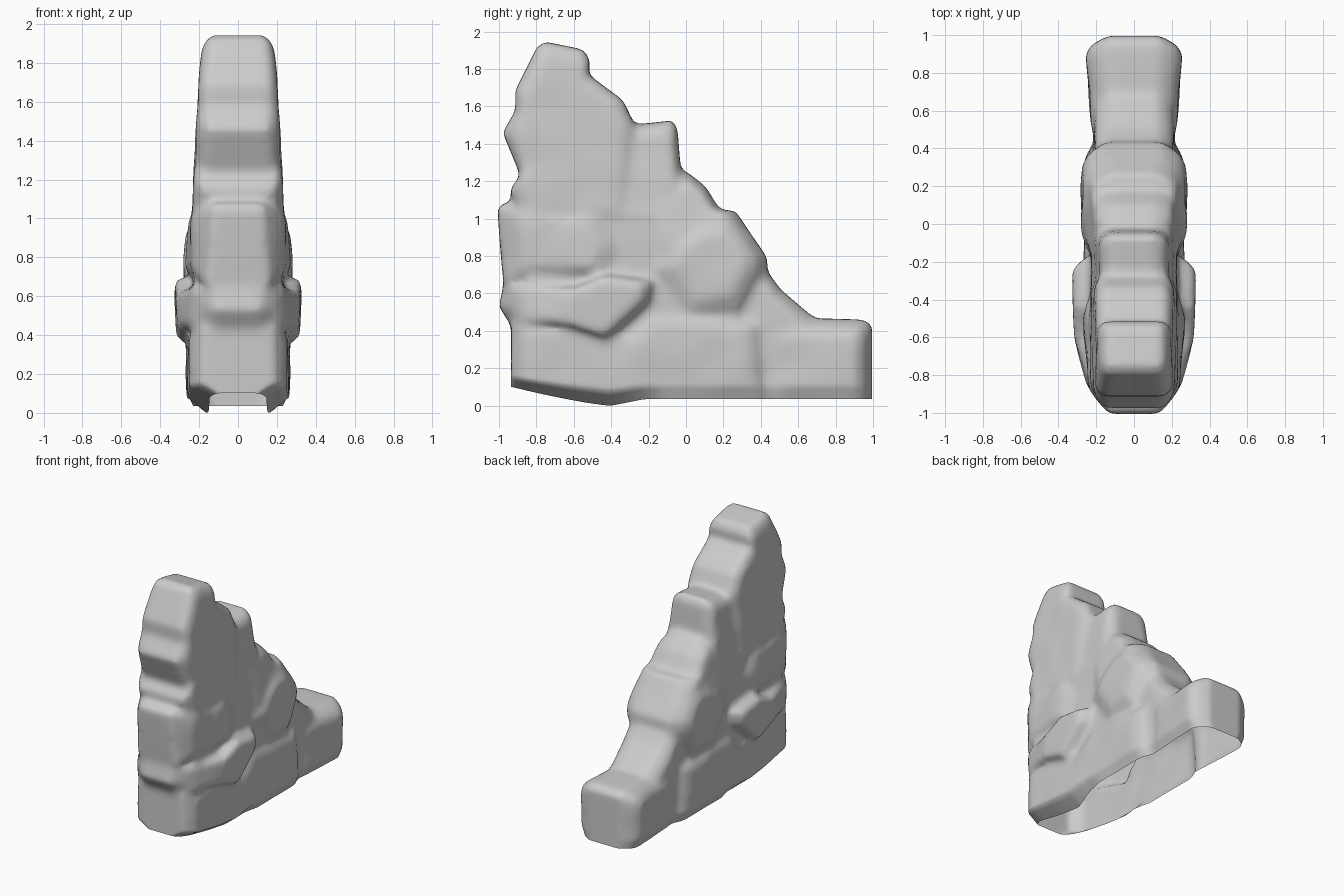
import bpy, bmesh
from mathutils import Vector, noise

old = bpy.data.objects.get("Cube")
if old:
    bpy.data.objects.remove(old)

stone = bpy.data.materials.new("grey stone")
stone.use_nodes = True
stone.diffuse_color = (0.6, 0.6, 0.6, 1)
stone.node_tree.nodes["Principled BSDF"].inputs["Base Color"].default_value = (0.6, 0.6, 0.6, 1)

bm = bmesh.new()


def nose(y):
    """Half width allowed at y, rounding the front in plan."""
    return 0.35 if y > -0.7 else 0.3 - 0.17 * ((-0.7 - y) / 0.3) ** 1.6


def boulder(outline, rim, wide, lean=0.0, core=0.62, splay=0.0):
    """Closed stone symmetric in x: side outline (y, z), rim and middle half widths.
    lean widens it downward and splay widens it rearward, per unit from its centre."""
    mid = sum((Vector(p) for p in outline), Vector((0, 0))) / len(outline)
    steps = [(core, wide), (core * 0.4 + 0.57, rim * 0.3 + wide * 0.7), (1, rim)]
    steps += [(s, -w) for s, w in reversed(steps)]
    rings = []
    for scale, half in steps:
        ring = []
        for p in outline:
            d = (Vector(p) - mid) * scale
            q = mid + d
            x = half * (1 - lean * d.y + splay * d.x)
            x = max(-nose(q.x), min(nose(q.x), x))
            ring.append(bm.verts.new((x, q.x, q.y)))
        rings.append(ring)
    n = len(outline)
    for a, b in zip(rings, rings[1:]):
        for i in range(n):
            j = (i + 1) % n
            bm.faces.new((a[i], a[j], b[j], b[i]))
    bm.faces.new(rings[0][::-1])
    bm.faces.new(rings[-1])


# Tall peak
boulder([(-.79, 1.92), (-.75, 1.94), (-.55, 1.9), (-.515, 1.84), (-.53, 1.77), (-.34, 1.63),
         (-.27, 1.48), (-.3, .95), (-.85, .95), (-.94, 1.15), (-.88, 1.23), (-.975, 1.46),
         (-.905, 1.58), (-.91, 1.68)], .165, .205, .28, .82)
# Upper rear ledge
boulder([(-.35, 1.49), (-.07, 1.52), (-.05, 1.48), (-.025, 1.15), (-.1, .95), (-.5, .95), (-.5, 1.3)],
        .135, .195, .6, .8)
# Front boulder
boulder([(-1.005, 1.07), (-.9, 1.09), (-.6, 1.03), (-.4, 1.07), (-.3, .85), (-.4, .65),
         (-.97, .65), (-.985, .8)], .155, .255, .5, .6)
# Rear ridge above the round boulder
boulder([(-.3, 1.1), (-.04, 1.25), (.01, 1.24), (.1, 1.17), (.18, 1.04), (.26, 1.04),
         (.34, .92), (.3, .7), (-.2, .7)], .12, .225, .5, .6)
# Round rear boulder
boulder([(-.24, .72), (-.12, .9), (.05, 1.02), (.22, 1.03), (.34, .92), (.43, .79), (.43, .7),
         (.3, .45), (0, .42)], .15, .272, .1, .55)
# Overhanging side shelf
boulder([(-.97, .65), (-.6, .64), (-.4, .72), (-.13, .68), (-.15, .56), (-.4, .33), (-.65, .41),
         (-.93, .43), (-.995, .53)], .13, .312, 0, .76, .15)
# Front base stone
boulder([(-.93, .44), (-.6, .46), (-.3, .42), (-.2, .2), (-.2, -.25), (-.93, -.25)],
        .185, .258, .1, .78)
# Middle base stone
boulder([(-.4, .35), (-.2, .5), (.1, .5), (.4, .45), (.47, -.25), (-.4, -.25)], .2, .26, 0, .75)
# Rear slope
boulder([(.1, .8), (.4, .76), (.5, .62), (.7, .45), (.7, -.2), (.1, -.2)], .13, .205, .1, .7)
# Rear block
boulder([(.4, .44), (.6, .465), (.96, .455), (.99, .42), (.99, -.25), (.4, -.25)],
        .13, .235, 0, .65, .3)
# Inner mass bridging the gaps
boulder([(-.9, -.2), (-.9, 1.1), (-.7, 1.4), (-.1, 1.1), (.35, .65), (.35, -.2)], .15, .224, .08, .88)

bmesh.ops.recalc_face_normals(bm, faces=bm.faces)
bmesh.ops.triangulate(bm, faces=bm.faces)
mesh = bpy.data.meshes.new("rock_formation")
bm.to_mesh(mesh)
bm.free()
rock = bpy.data.objects.new("rock_formation", mesh)
bpy.context.collection.objects.link(rock)

# Fuse the stones into one skin and soften the joints
fuse = rock.modifiers.new("fuse", "REMESH")
fuse.mode = "VOXEL"
fuse.voxel_size = 0.022
soft = rock.modifiers.new("soften", "SMOOTH")
soft.factor = 0.5
soft.iterations = 9
skin = bpy.data.meshes.new_from_object(rock.evaluated_get(bpy.context.evaluated_depsgraph_get()))
rock.modifiers.clear()
rock.data = skin


def ground(y):
    """Height of the open lower edge along the length."""
    if y < -0.4:
        return 0.1 * ((-0.4 - y) / 0.53) ** 1.3
    return min(0.035, (y + 0.4) * 0.2)


# Mirrored weathering, open underside, lower edge curled inward
bm = bmesh.new()
bm.from_mesh(skin)
bm.normal_update()
for v in bm.verts:
    bump = noise.noise(Vector((abs(v.co.x), v.co.y, v.co.z)) * 5)
    v.co += v.normal * (0.005 + 0.008 * bump * abs(v.normal.x))
bmesh.ops.bisect_plane(bm, geom=bm.verts[:] + bm.edges[:] + bm.faces[:],
                       plane_co=(0, 0, 0), plane_no=(0, 0, 1), clear_inner=True)
for v in bm.verts:
    curl = 0.12 + 0.3 * max(0, min(1, -3 * v.co.y - 0.3))
    v.co.x *= 1 - curl * max(0, 1 - v.co.z / 0.08)
    v.co.z += ground(v.co.y) * max(0, 1 - v.co.z / 0.3)
bm.to_mesh(skin)
bm.free()

skin.name = "rock_formation"
skin.materials.clear()
skin.materials.append(stone)
for poly in skin.polygons:
    poly.material_index = 0
bpy.context.view_layer.objects.active = rock
rock.select_set(True)
bpy.ops.object.shade_smooth_by_angle(angle=0.9)
